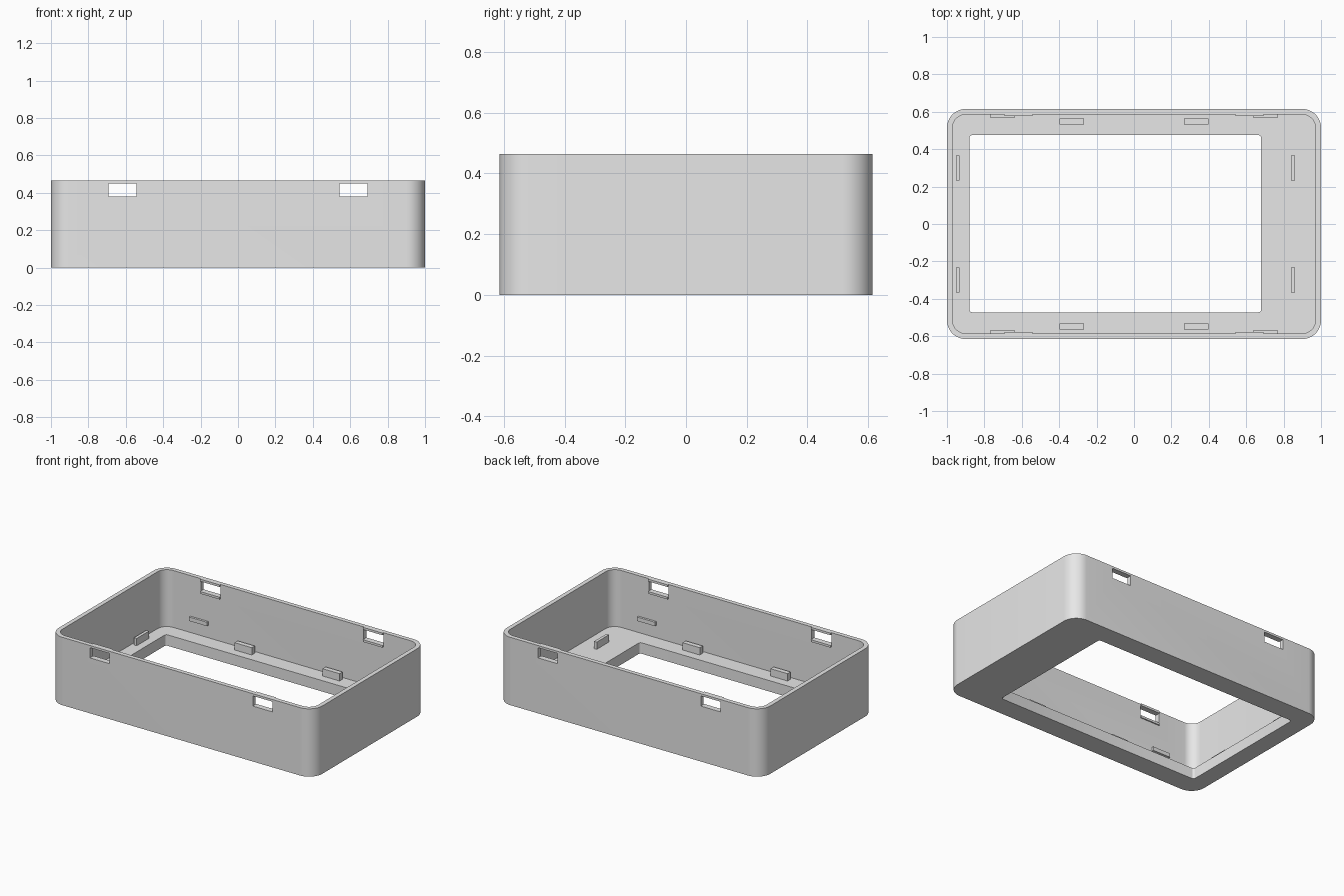
import bpy
import bmesh
from math import cos, sin, pi, radians

cube = bpy.data.objects.get("Cube")
if cube:
    bpy.data.objects.remove(cube, do_unlink=True)

grey = bpy.data.materials.new("light grey plastic")
grey.use_nodes = True
grey.diffuse_color = (0.8, 0.8, 0.8, 1)
grey.node_tree.nodes["Principled BSDF"].inputs["Base Color"].default_value = (0.8, 0.8, 0.8, 1)


def prism(name, x, y, z, radius=0.0, steps=12):
    """Upright block over the given ranges, with optionally rounded corners."""
    corners = [(x[1], y[1], 1, 1), (x[0], y[1], -1, 1),
               (x[0], y[0], -1, -1), (x[1], y[0], 1, -1)]
    bm = bmesh.new()
    ring = []
    for i, (cx, cy, sx, sy) in enumerate(corners):
        if radius == 0:
            ring.append(bm.verts.new((cx, cy, z[0])))
            continue
        for k in range(steps + 1):
            a = pi / 2 * (i + k / steps)
            ring.append(bm.verts.new((cx - sx * radius + radius * cos(a),
                                      cy - sy * radius + radius * sin(a), z[0])))
    base = bm.faces.new(ring)
    top = bmesh.ops.extrude_face_region(bm, geom=[base], use_keep_orig=True)
    for v in top["geom"]:
        if isinstance(v, bmesh.types.BMVert):
            v.co.z = z[1]
    bmesh.ops.recalc_face_normals(bm, faces=bm.faces)
    mesh = bpy.data.meshes.new(name)
    bm.to_mesh(mesh)
    bm.free()
    mesh.materials.append(grey)
    obj = bpy.data.objects.new(name, mesh)
    bpy.context.collection.objects.link(obj)
    return obj


def span(a, b, sign):
    return tuple(sorted((a * sign, b * sign)))


HEIGHT, FLOOR = 0.465, 0.075
HALF_Y, INNER_Y = 0.615, 0.585
WINDOW_X, WINDOW_Z = (0.543, 0.692), (0.38, 0.45)

# Rounded tray: cavity, floor opening and the four wall windows are cut out
case = prism("case_shell", (-1, 1), (-HALF_Y, HALF_Y), (0, HEIGHT), 0.1)
cutters = [
    prism("cavity_cutter", (-0.97, 0.97), (-INNER_Y, INNER_Y), (FLOOR, 0.6), 0.07),
    prism("opening_cutter", (-0.88, 0.68), (-0.472, 0.475), (-0.1, 0.2), 0.015, 4),
]
for side in (-1, 1):
    cutters.append(prism("window_cutter", span(*WINDOW_X, side), (-0.8, 0.8), WINDOW_Z))

bpy.context.view_layer.objects.active = case
for cutter in cutters:
    cutter.hide_render = True
    cut = case.modifiers.new("cut", "BOOLEAN")
    cut.operation = "DIFFERENCE"
    cut.solver = "EXACT"
    cut.object = cutter
    bpy.ops.object.modifier_apply(modifier=cut.name)
for cutter in cutters:
    bpy.data.objects.remove(cutter, do_unlink=True)

bpy.ops.object.select_all(action="DESELECT")
case.select_set(True)
bpy.ops.object.shade_smooth_by_angle(angle=radians(30))

PEG_Z = (FLOOR - 0.01, 0.125)
for sx in (-1, 1):
    for sy in (-1, 1):
        # Floor pegs beside the long walls
        prism("long_side_peg", span(0.268, 0.398, sx), span(0.532, 0.565, sy), PEG_Z)
        # Retaining tabs part way up the long walls
        prism("wall_tab", span(0.635, 0.77, sx), span(0.57, 0.595, sy), (0.16, 0.187))
        # Thin lips above and below each window
        for low, high in ((0.365, WINDOW_Z[0]), (WINDOW_Z[1], HEIGHT)):
            prism("window_lip", span(*WINDOW_X, sx), span(0.577, 0.59, sy), (low, high))

# Floor pegs along the two short sides
for sy in (-1, 1):
    for x in ((-0.952, -0.932), (0.84, 0.86)):
        prism("short_side_peg", x, span(0.233, 0.367, sy), PEG_Z)
